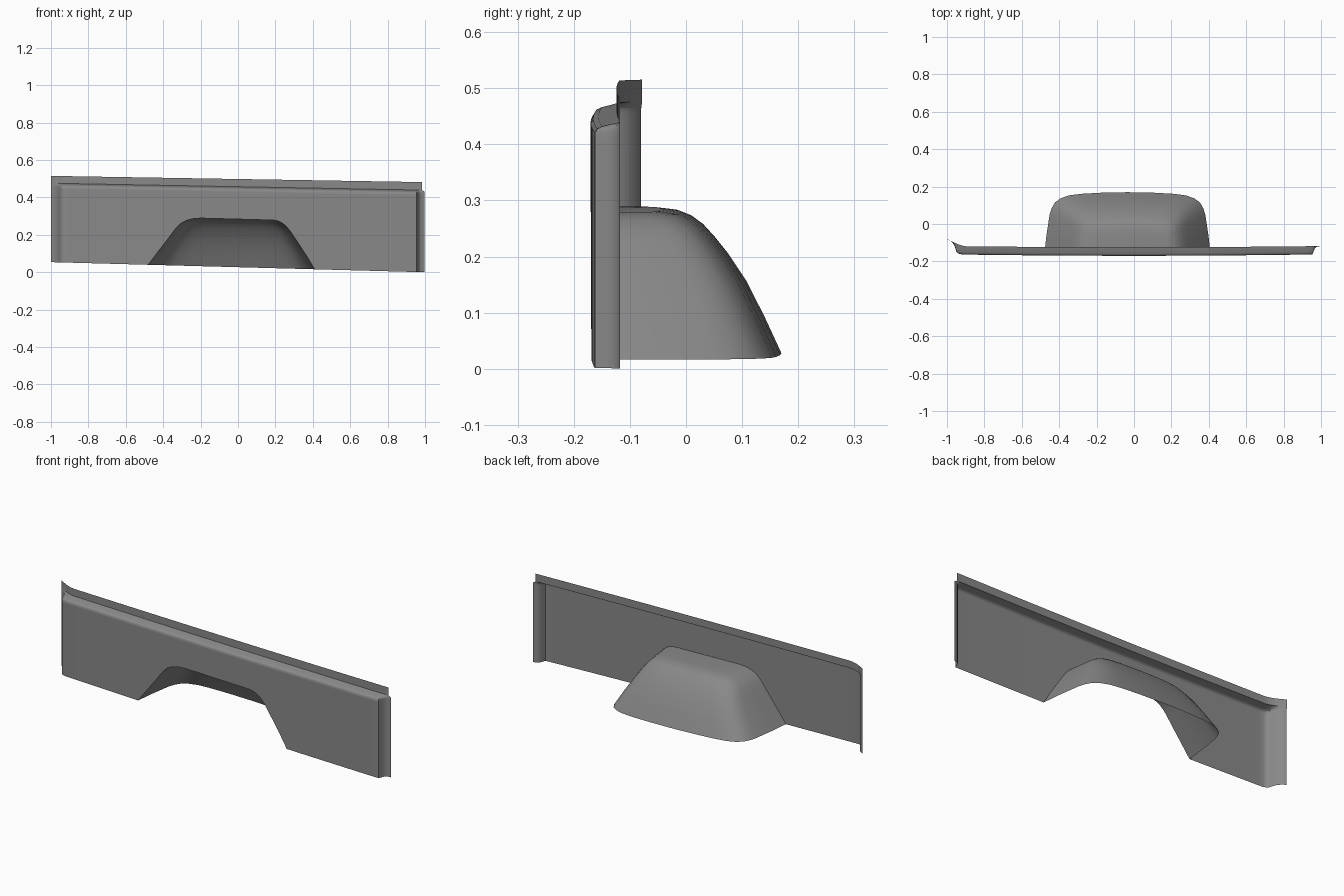
import bpy, bmesh

if "Cube" in bpy.data.objects:
    bpy.data.objects.remove(bpy.data.objects["Cube"])

grey = bpy.data.materials.new("dark_grey")
grey.diffuse_color = (0.25, 0.25, 0.25, 1)
grey.use_nodes = True
grey.node_tree.nodes["Principled BSDF"].inputs["Base Color"].default_value = grey.diffuse_color


def base(x):            # sloping bottom edge
    return 0.027 - 0.027 * x


def front_y(x):         # slight bow of the main panel
    return -0.17 + 0.008 * x * x


def grid_object(name, rows, cap=False):
    bm = bmesh.new()
    grid = [[bm.verts.new(p) for p in row] for row in rows]
    for a, b in zip(grid, grid[1:]):
        for i in range(len(a) - 1):
            bm.faces.new((a[i], a[i + 1], b[i + 1], b[i]))
    if cap:
        bm.faces.new(grid[-1])
    bmesh.ops.recalc_face_normals(bm, faces=bm.faces)
    mesh = bpy.data.meshes.new(name)
    bm.to_mesh(mesh)
    bm.free()
    mesh.materials.append(grey)
    ob = bpy.data.objects.new(name, mesh)
    bpy.context.collection.objects.link(ob)
    bpy.ops.object.select_all(action='DESELECT')
    ob.select_set(True)
    bpy.context.view_layer.objects.active = ob
    bpy.ops.object.shade_smooth_by_angle(angle=0.6)
    return ob


# Wheel housing levels: height, left x, right x, back y
levels = [(0, -.48, .41, .17), (.065, -.432, .37, .14), (.13, -.383, .327, .107),
          (.175, -.35, .297, .077), (.205, -.327, .276, .053), (.228, -.303, .255, .032),
          (.243, -.275, .235, .012), (.252, -.245, .215, -.01), (.257, -.2, .19, -.045)]

# Wheel housing: U-shaped plan sections stacked upward and capped
half = [(-1, 0), (-.975, .3), (-.935, .65), (-.91, .75), (-.87, .84), (-.8, .905),
        (-.7, .95), (-.55, .975), (-.3, .993), (0, 1)]
plan = half + [(-u, v) for u, v in half[-2::-1]]
rows = []
for h, xl, xr, yb in levels:
    row = []
    for u, v in plan:
        x = (xl + xr) / 2 + u * (xr - xl) / 2
        y0 = front_y(x)
        row.append((x, y0 + v * (yb - y0), base(x) + h))
    rows.append(row)
grid_object("wheel_housing", rows, cap=True)

# Side panel columns: x, wall y, arch height above the bottom edge
cols = [(-1, -.08, 0), (-.985, -.087, 0), (-.968, -.103, 0), (-.958, -.12, 0),
        (-.95, -.147, 0), (-.94, -.158, 0), (-.925, -.162, 0), (-.9, -.1635, 0)]
cols += [(x, front_y(x), 0) for x in (-.8, -.65)]
cols += [(l[1], front_y(l[1]), l[0]) for l in levels]
cols += [(x, front_y(x), .257) for x in (-.1, 0, .1)]
cols += [(l[2], front_y(l[2]), l[0]) for l in reversed(levels)]
cols += [(x, front_y(x), 0) for x in (.55, .7, .85)]
cols += [(.935, -.163, 0), (.954, -.162, 0), (.961, -.145, 0), (.967, -.13, 0),
         (.978, -.121, 0), (.997, -.118, 0)]

# Side panel with top ledge, upright lip and curled end flanges
rows = []
for x, y, h in cols:
    curl = .04 * (max(0, -.9 - x) / .1) ** 1.5
    yb = max(y, -.124 + .006 * x * x + curl)
    w = yb - y
    lip_x = min(x, .983)
    ledge = .4575 - .0185 * x
    rows.append([(x, y, base(x) + h),
                 (x, y, ledge - .03),
                 (x, y, ledge - .019),
                 (x, y + .1 * w, ledge - .012),
                 (x, y + .3 * w, ledge - .008),
                 (lip_x, yb, ledge),
                 (lip_x, yb, .4985 - .0167 * x)])
grid_object("side_panel", rows)
